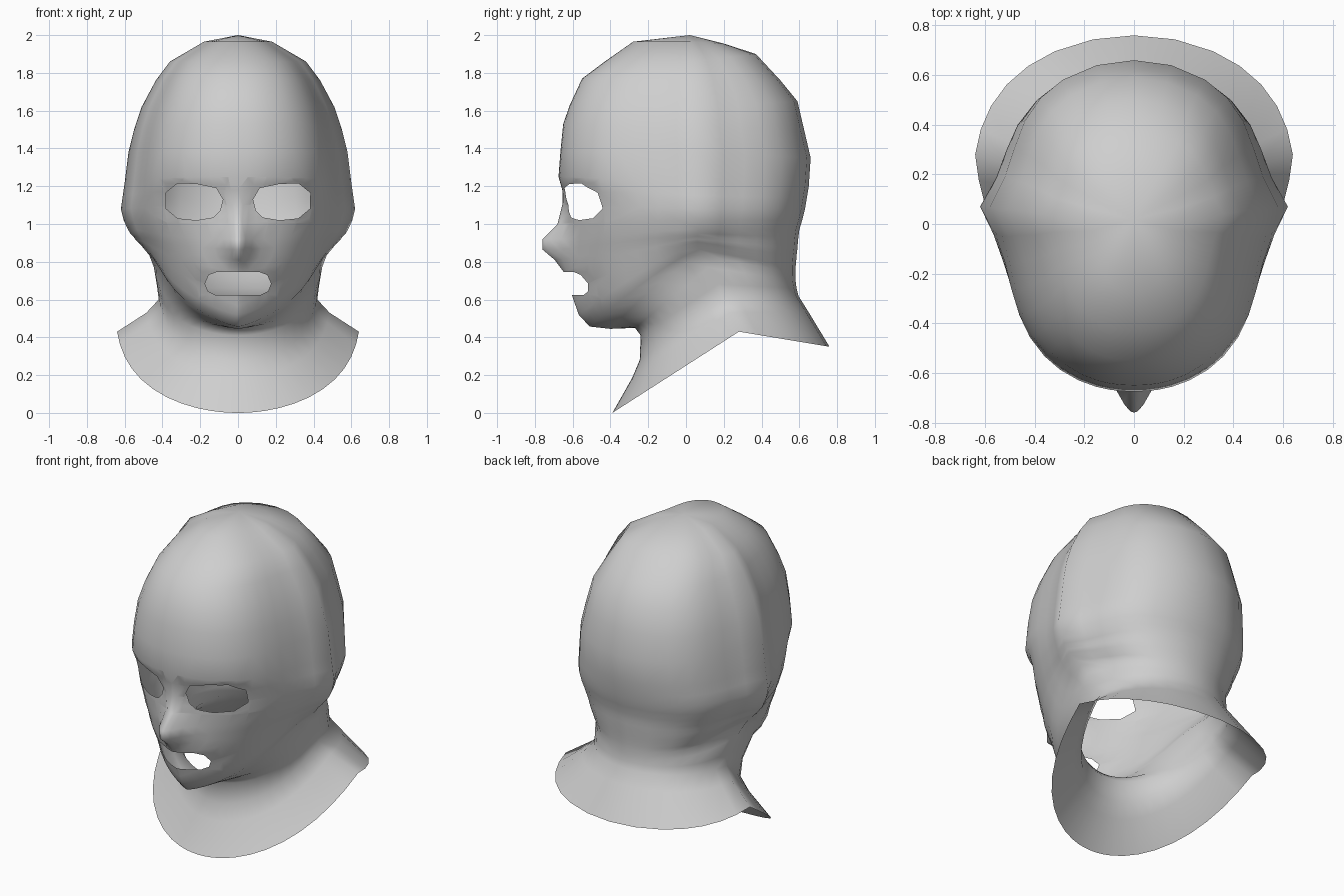
import bpy
import bmesh
import math
from mathutils import Vector

cube = bpy.data.objects.get("Cube")
if cube:
    bpy.data.objects.remove(cube, do_unlink=True)

# One plain fabric colour
fabric = bpy.data.materials.new("grey_fabric")
fabric.use_nodes = True
GREY = (0.62, 0.62, 0.62, 1.0)
fabric.diffuse_color = GREY
fabric.node_tree.nodes["Principled BSDF"].inputs["Base Color"].default_value = GREY

# Tilted rings from crown to collar:
# front y, front z, half width, side y, side z, back y, back z, front pointedness
SKULL = [
    (-.28, 1.965, .18, .02, 1.965, .20, 1.955, .95),
    (-.43, 1.86, .36, .04, 1.86, .37, 1.90, .92),
    (-.55, 1.77, .435, .05, 1.76, .50, 1.76, .9),
    (-.615, 1.63, .51, .06, 1.62, .59, 1.65, .9),
    (-.65, 1.53, .55, .06, 1.50, .625, 1.50, .9),
    (-.665, 1.38, .58, .07, 1.38, .66, 1.35, .9),
    (-.675, 1.25, .60, .07, 1.22, .65, 1.20, .92),
    (-.655, 1.18, .61, .07, 1.15, .64, 1.14, 1.05),
]
FACE = [
    (-.635, 1.10, .62, .07, 1.08, .63, 1.08, 1.18),
    (-.64, 1.00, .605, .07, 1.02, .615, 1.02, 1.25),
    (-.645, .92, .585, .07, .975, .60, .97, 1.35),
    (-.65, .865, .57, .06, .95, .595, .93, 1.42),
    (-.65, .81, .555, .06, .935, .592, .90, 1.5),
]
JAW = [
    (-.65, .75, .545, .06, .92, .59, .87, 1.55),
    (-.61, .64, .53, .06, .905, .585, .83, 1.6),
    (-.568, .52, .515, .06, .89, .583, .80, 1.55),
    (-.51, .457, .495, .07, .865, .58, .77, 1.5),
    (-.40, .445, .47, .08, .835, .58, .74, 1.35),
]
NECK = [
    (-.27, .45, .445, .12, .77, .58, .70, 1.05),
    (-.24, .41, .43, .17, .68, .585, .66, 1.0),
    (-.245, .28, .42, .20, .60, .595, .62, 1.0),
    (-.285, .185, .485, .23, .53, .645, .54, 1.0),
    (-.39, .00, .64, .28, .43, .76, .35, 1.0),
]
# Rings with their front droop and their narrowing before and behind the ears
SECTIONS = ((SKULL, 1.0, .65), (FACE, 1.1, .65), (JAW, 1.25, .6), (NECK, 1.0, .1))
# Nose depth at each front height
NOSE = {1.10: .02, 1.00: .04, .92: .115, .865: .11, .81: .045}
# Columns are closer together around the nose
ANGLES = [0, 4, 8, 13, 20, 28, 36, 45, 54, 63, 72, 81, 90,
          102, 114, 126, 138, 150, 165, 180]


def ring_points(ring, droop, pinch):
    """Half a ring, from the front centre round to the back centre."""
    yf, zf, width, ys, zs, yb, zb, power = ring
    for deg in ANGLES:
        t = math.radians(deg)
        front = deg <= 90
        k = abs(math.cos(t))
        x = width * math.sin(t) ** (power if front else 1.0)
        x *= 1 - pinch * k * (1 - k) ** 2
        if deg in (0, 180):
            x = 0.0
        ye, ze = (yf, zf) if front else (yb, zb)
        y = ys + (ye - ys) * k
        z = zs + (ze - zs) * (k ** droop if front else k)
        reach = .07 if zf > .95 else .12
        if front and zf in NOSE and x < reach:
            y -= NOSE[zf] * (.5 + .5 * math.cos(math.pi * x / reach))
        yield (x, y, z)


def cut_hole(bm, outline):
    """Cut a convex outline, given anticlockwise in x and z, out of the face."""
    xs, zs = zip(*outline)

    def near(f):
        return (f.calc_center_median().y < -.3
                and max(v.co.x for v in f.verts) > min(xs)
                and min(v.co.x for v in f.verts) < max(xs)
                and max(v.co.z for v in f.verts) > min(zs)
                and min(v.co.z for v in f.verts) < max(zs))

    planes = []
    for (x0, z0), (x1, z1) in zip(outline, outline[1:] + outline[:1]):
        planes.append((Vector((x0, 0, z0)), Vector((z1 - z0, 0, x0 - x1)).normalized()))
    for co, no in planes:
        faces = [f for f in bm.faces if near(f)]
        edges = {e for f in faces for e in f.edges}
        verts = {v for f in faces for v in f.verts}
        bmesh.ops.bisect_plane(bm, geom=faces + list(edges) + list(verts),
                               dist=1e-4, plane_co=co, plane_no=no)
    inside = [f for f in bm.faces if near(f) and all(
        (f.calc_center_median() - co).dot(no) < 0 for co, no in planes)]
    bmesh.ops.delete(bm, geom=inside, context='FACES')


# Left half of the hood, lofted from crown to collar
bm = bmesh.new()
rows = []
for rings, droop, pinch in SECTIONS:
    for ring in rings:
        rows.append([bm.verts.new(p) for p in ring_points(ring, droop, pinch)])
crown = bm.verts.new((0, .02, 2.0))
for j in range(len(ANGLES) - 1):
    bm.faces.new((crown, rows[0][j], rows[0][j + 1]))
    for a, b in zip(rows, rows[1:]):
        bm.faces.new((a[j], b[j], b[j + 1], a[j + 1]))

# Eye and mouth openings
cut_hole(bm, [(.08, 1.13), (.095, 1.07), (.13, 1.035), (.22, 1.02), (.32, 1.03),
              (.38, 1.08), (.383, 1.165), (.32, 1.215), (.22, 1.212), (.115, 1.19)])
mouth = [(.12, .625), (.16, .645), (.175, .685), (.155, .73), (.11, .747)]
cut_hole(bm, mouth + [(-x, z) for x, z in reversed(mouth)])

for f in bm.faces:
    f.smooth = True
mesh = bpy.data.meshes.new("hood")
bm.to_mesh(mesh)
bm.free()
mesh.materials.append(fabric)
hood = bpy.data.objects.new("hood", mesh)
bpy.context.collection.objects.link(hood)

# Right half
mirror = hood.modifiers.new("mirror", 'MIRROR')
mirror.use_axis[0] = True
mirror.use_clip = True
mirror.merge_threshold = .0005
